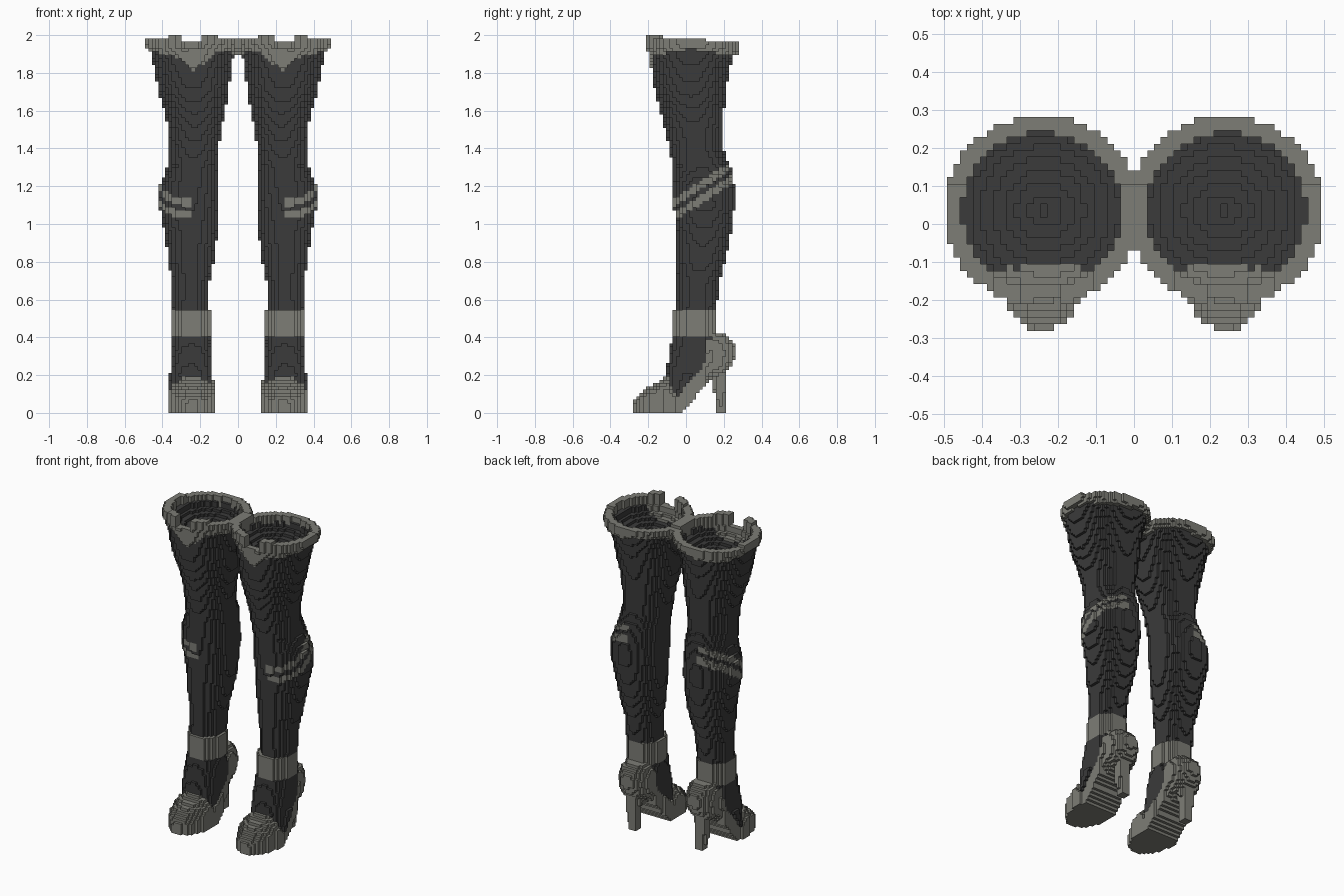
import bpy, bmesh, math

cube = bpy.data.objects.get("Cube")
if cube:
    bpy.data.objects.remove(cube, do_unlink=True)

V = 2 / 114          # edge length of one block
RIM = (0.243, 0.035)  # centre of the cuff


def material(name, rgb):
    m = bpy.data.materials.new(name)
    m.use_nodes = True
    m.diffuse_color = (*rgb, 1)
    bsdf = m.node_tree.nodes["Principled BSDF"]
    bsdf.inputs["Base Color"].default_value = (*rgb, 1)
    bsdf.inputs["Roughness"].default_value = 0.8
    return m


DARK = material("charcoal", (0.043, 0.043, 0.043))
GREY = material("warm grey", (0.205, 0.205, 0.180))

# Leg sections: height, inner x, outer x, front y, back y
LEG = [
    (0.08, .14, .36, -.07, -.03), (0.12, .14, .36, -.085, .02),
    (0.20, .14, .36, -.105, .12), (0.30, .14, .35, -.09, .15),
    (0.41, .15, .345, -.07, .16), (0.55, .155, .35, -.05, .16),
    (0.70, .15, .35, -.05, .18), (0.80, .13, .37, -.05, .205),
    (0.90, .115, .38, -.05, .23), (1.00, .105, .40, -.055, .245),
    (1.10, .10, .42, -.065, .26), (1.20, .10, .415, -.07, .257),
    (1.30, .10, .375, -.07, .235), (1.40, .10, .365, -.09, .195),
    (1.50, .09, .37, -.11, .20), (1.60, .065, .39, -.135, .20),
    (1.70, .05, .42, -.165, .21), (1.80, .04, .44, -.18, .225),
    (1.93, .015, .465, -.20, .26),
]
# Shoe along its length: y, underside, top edge, half width
SHOE = [
    (-.287, 0, .06, .02), (-.24, 0, .105, .075), (-.20, 0, .135, .10),
    (-.15, 0, .165, .118), (-.10, 0, .20, .122), (-.05, 0, .11, .12),
    (-.015, 0, .14, .115), (.0, .03, .155, .112), (.05, .085, .20, .107),
    (.10, .14, .26, .104), (.112, .16, .41, .104), (.14, .19, .425, .104),
    (.19, .20, .425, .092), (.23, .24, .40, .068), (.265, .31, .35, .03),
]


def lerp_table(table, t):
    for a, b in zip(table, table[1:]):
        if a[0] <= t <= b[0]:
            f = (t - a[0]) / (b[0] - a[0])
            return [p + (q - p) * f for p, q in zip(a[1:], b[1:])]
    return None


def cuff(x, y, z):
    dx, dy = x - RIM[0], y - RIM[1]
    top = 1.985 if y < 0.1 else 1.968
    if dy < 0:
        if 0.045 < abs(dx) < 0.13:
            top = 2.0
        if abs(dx) < 0.055 and z > 1.90 + 0.8 * abs(dx):
            return False                      # notch at the front
    low = 1.91 + 0.012 * math.cos(3 * math.atan2(dy, dx)) - 0.04 * max(0, dy)
    if not low < z < top:
        return False
    flare = 0.235 + min(1, (z - low) / 0.03) * 0.015
    r = math.hypot(dx / 1.02, dy)
    return 0.205 < r < flare


def shoe(x, y, z):
    # tapered heel post
    if z < 0.24:
        s = z / 0.24
        if (abs(x - .24) / (.03 + .012 * s)) ** 3 + \
           (abs(y - .185 + .008 * s) / (.027 + .012 * s)) ** 3 < 1:
            return True
    p = lerp_table(SHOE, y)
    if not p:
        return False
    low, top, w = p
    u = abs(x - 0.24) / w
    if u > 1:
        return False
    if y < -0.05:
        top -= (0.35 * top) * u ** 2.5        # domed toe box
    elif y > 0.11:
        mid, half = (low + top) / 2, (top - low) / 2
        k = (1 - u ** 4) ** 0.5               # rounded heel cup
        low, top = mid - half * k, mid + half * k
    return low <= z < top


def leg(x, y, z):
    p = lerp_table(LEG, z)
    if not p:
        return None
    x0, x1, y0, y1 = p
    if 0.41 < z < 0.545:                      # ankle cuff sits proud
        x0, x1, y0, y1 = .145, .35, -.072, .163
    if z < 0.41:
        s = lerp_table(SHOE, y)
        if not s or z < s[0]:
            return None
    e = 3 if z < 0.41 else 2.2
    u = abs(2 * x - x0 - x1) / (x1 - x0)
    v = abs(2 * y - y0 - y1) / (y1 - y0)
    if u ** e + v ** e > 1:
        return None
    r = math.hypot(x - 0.235, y - 0.035)
    if z > 1.905 - 0.55 * (0.205 - r) and r < 0.195:
        return None                           # sunken opening
    if y < -0.1 and z > 1.805 + 0.9 * abs(x - 0.235):
        return "cuff_point"
    if 0.41 < z < 0.545:
        return "ankle_band"
    if x > 0.243:
        h = z - 1.04 - 0.65 * (y + 0.06)
        if abs(h) < 0.023:
            return "lower_stripe"
        if abs(h - 0.075) < 0.021:
            return "upper_stripe"
    return "leg"


def part_at(x, y, z):
    if z > 1.86 and cuff(x, y, z):
        return "cuff"
    if z < 0.45 and shoe(x, y, z):
        return "shoe"
    return leg(x, y, z)


# Sort every block of one boot into its part
cells = {}
for k in range(114):
    for i in range(29):
        for j in range(-17, 17):
            part = part_at((i + .5) * V, (j + .5) * V, (k + .5) * V)
            if part:
                cells[i, j, k] = part

# Block sides: direction and corner offsets
SIDES = [
    ((1, 0, 0), [(1, 0, 0), (1, 1, 0), (1, 1, 1), (1, 0, 1)]),
    ((-1, 0, 0), [(0, 0, 0), (0, 0, 1), (0, 1, 1), (0, 1, 0)]),
    ((0, 1, 0), [(0, 1, 0), (0, 1, 1), (1, 1, 1), (1, 1, 0)]),
    ((0, -1, 0), [(0, 0, 0), (1, 0, 0), (1, 0, 1), (0, 0, 1)]),
    ((0, 0, 1), [(0, 0, 1), (1, 0, 1), (1, 1, 1), (0, 1, 1)]),
    ((0, 0, -1), [(0, 0, 0), (0, 1, 0), (1, 1, 0), (1, 0, 0)]),
]


def build(part, side, sign):
    bm = bmesh.new()
    verts = {}

    def vert(c):
        if c not in verts:
            verts[c] = bm.verts.new((sign * c[0] * V, c[1] * V, c[2] * V))
        return verts[c]

    for (i, j, k), name in cells.items():
        if name != part:
            continue
        for d, corners in SIDES:
            ni = i + d[0]
            if (max(ni, 0), j + d[1], k + d[2]) in cells:
                continue
            loop = [vert((i + a, j + b, k + c)) for a, b, c in corners]
            bm.faces.new(loop if sign > 0 else loop[::-1])
    mesh = bpy.data.meshes.new(f"{side}_{part}")
    bm.to_mesh(mesh)
    bm.free()
    mesh.materials.append(DARK if part == "leg" else GREY)
    bpy.context.collection.objects.link(
        bpy.data.objects.new(f"{side}_{part}", mesh))


for part in sorted(set(cells.values())):
    build(part, "left", 1)
    build(part, "right", -1)
